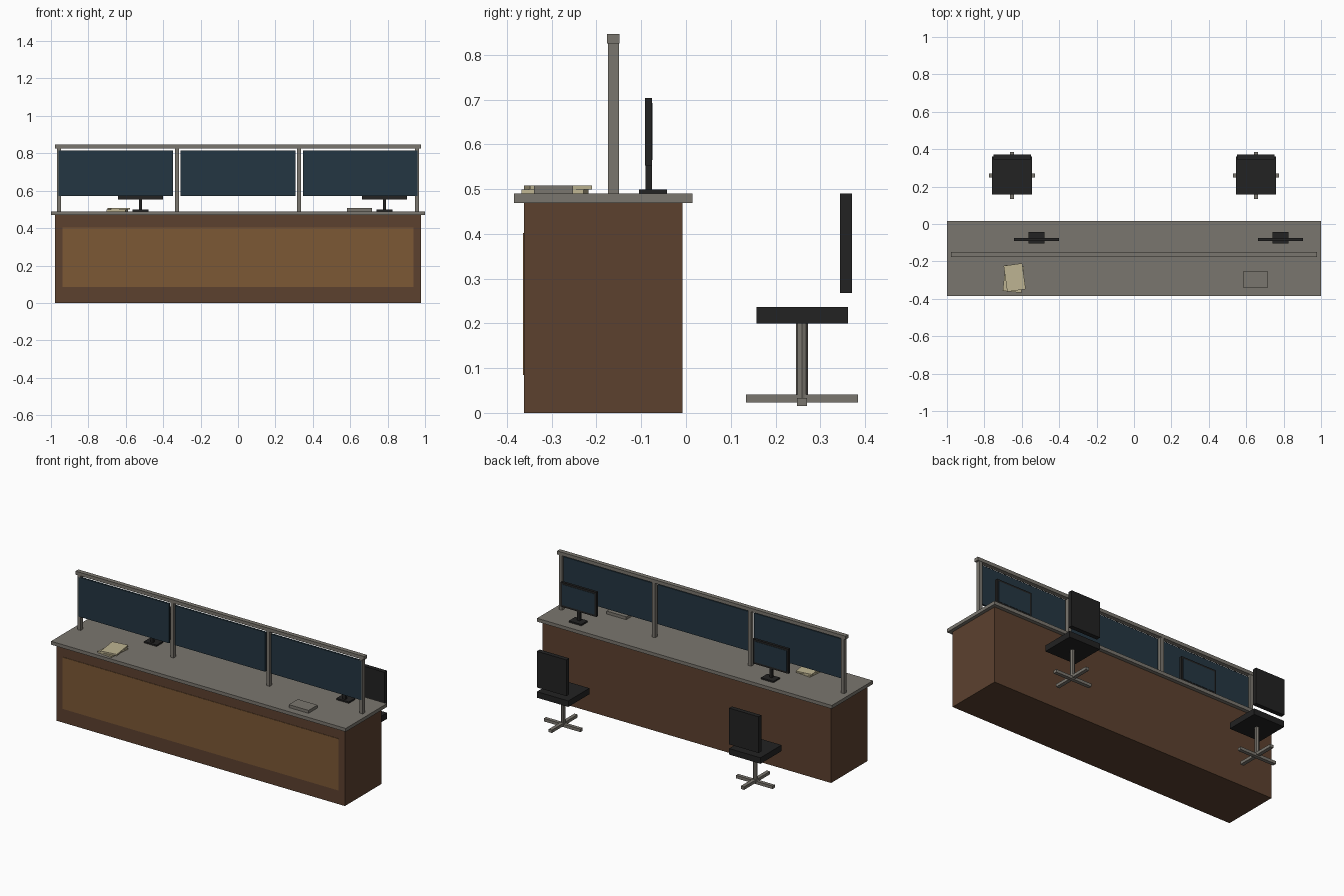
import bpy, math

if "Cube" in bpy.data.objects:
    bpy.data.objects.remove(bpy.data.objects["Cube"])


def material(name, rgb):
    # sRGB bytes to linear diffuse colour
    lin = [((c / 255 + 0.055) / 1.055) ** 2.4 for c in rgb]
    m = bpy.data.materials.new(name)
    m.diffuse_color = (*lin, 1)
    m.use_nodes = True
    m.node_tree.nodes["Principled BSDF"].inputs["Base Color"].default_value = m.diffuse_color
    return m


WOOD = material("dark wood", (92, 65, 47))
PANEL = material("light wood", (124, 88, 53))
GREY = material("warm grey", (122, 118, 110))
GLASS = material("dark blue glass", (36, 54, 66))
BLACK = material("black", (34, 34, 34))
PAPER = material("paper", (190, 180, 146))


def box(name, x, y, z, mat, turn=0):
    """Box from (min, max) ranges, turned about its own centre in degrees."""
    bpy.ops.mesh.primitive_cube_add(
        size=1, location=[(a + b) / 2 for a, b in (x, y, z)],
        rotation=(0, 0, math.radians(turn)))
    ob = bpy.context.object
    ob.name = name
    ob.scale = [b - a for a, b in (x, y, z)]
    bpy.ops.object.transform_apply(location=False, rotation=False, scale=True)
    ob.data.materials.append(mat)
    return ob


def span(c, width):
    return (c - width / 2, c + width / 2)


# Counter
box("counter_body", (-0.979, 0.979), (-0.362, -0.008), (0, 0.47), WOOD)
box("front_panel", (-0.937, 0.937), (-0.3645, -0.358), (0.085, 0.402), PANEL)
box("counter_top", (-1, 1), (-0.384, 0.015), (0.469, 0.49), GREY)

# Divider screen: posts, top rail, glass panes
for cx in (-0.957, -0.326, 0.326, 0.957):
    box("divider_post", span(cx, 0.022), (-0.174, -0.15), (0.489, 0.826), GREY)
box("divider_rail", (-0.979, 0.979), (-0.176, -0.149), (0.825, 0.846), GREY)
for cx in (-0.653, 0, 0.653):
    box("divider_pane", span(cx, 0.613), (-0.1745, -0.163), (0.572, 0.814), GLASS)

# Monitors, facing the staff side
for cx in (-0.521, 0.783):
    box("monitor_base", span(cx, 0.085), (-0.105, -0.043), (0.489, 0.499), BLACK)
    box("monitor_neck", span(cx, 0.018), (-0.091, -0.076), (0.498, 0.56), BLACK)
    box("monitor_case", span(cx, 0.242), (-0.092, -0.076), (0.553, 0.704), BLACK)
    box("monitor_screen", span(cx, 0.22), (-0.078, -0.0745), (0.565, 0.692), GLASS)

# Desk items
box("lower_papers", span(-0.645, 0.1), span(-0.293, 0.14), (0.489, 0.499), PAPER, -6)
box("upper_papers", span(-0.638, 0.1), span(-0.286, 0.14), (0.499, 0.508), PAPER, 8)
box("desk_tray", (0.583, 0.717), (-0.34, -0.253), (0.489, 0.508), GREY)

# Swivel chairs
for cx in (-0.652, 0.652):
    box("chair_seat", span(cx, 0.213), (0.157, 0.362), (0.2, 0.237), BLACK)
    box("chair_back", span(cx, 0.2), (0.344, 0.371), (0.268, 0.49), BLACK)
    box("chair_foot_long", span(cx, 0.022), (0.134, 0.384), (0.023, 0.041), GREY)
    box("chair_foot_cross", span(cx, 0.248), (0.248, 0.27), (0.015, 0.033), GREY)
    bpy.ops.mesh.primitive_cylinder_add(
        vertices=8, radius=0.0135, depth=0.175, location=(cx, 0.259, 0.1175))
    column = bpy.context.object
    column.name = "chair_column"
    column.data.materials.append(GREY)
